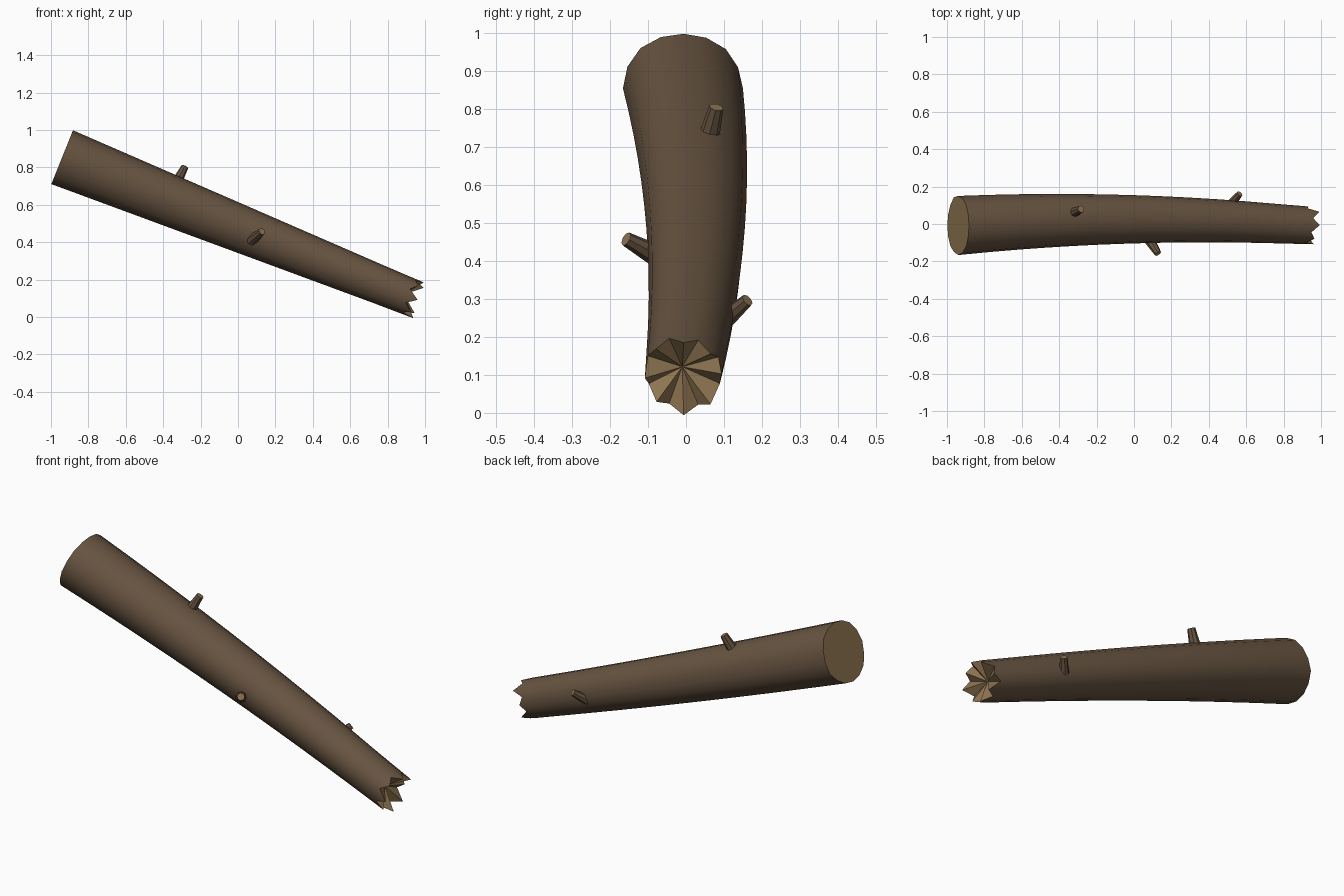
import bpy, bmesh, math, random
from mathutils import Vector

if "Cube" in bpy.data.objects:
    bpy.data.objects.remove(bpy.data.objects["Cube"])

random.seed(4)
SIDES = 16


def material(name, rgb):
    m = bpy.data.materials.new(name)
    m.diffuse_color = (*rgb, 1)
    m.use_nodes = True
    m.node_tree.nodes["Principled BSDF"].inputs["Base Color"].default_value = m.diffuse_color
    return m


bark = material("brown bark", (0.135, 0.088, 0.052))
wood = material("pale broken wood", (0.27, 0.175, 0.082))


def finish(bm, name):
    bmesh.ops.recalc_face_normals(bm, faces=bm.faces)
    me = bpy.data.meshes.new(name)
    bm.to_mesh(me)
    bm.free()
    me.materials.append(bark)
    me.materials.append(wood)
    ob = bpy.data.objects.new(name, me)
    bpy.context.collection.objects.link(ob)
    bpy.ops.object.select_all(action='DESELECT')
    bpy.context.view_layer.objects.active = ob
    ob.select_set(True)
    bpy.ops.object.shade_smooth_by_angle(angle=math.radians(40))
    return ob


def bridge(bm, a, b):
    n = len(a)
    for i in range(n):
        bm.faces.new((a[i], a[(i + 1) % n], b[(i + 1) % n], b[i]))


def fan(bm, ring, centre):
    c = bm.verts.new(centre)
    n = len(ring)
    for i in range(n):
        bm.faces.new((ring[i], ring[(i + 1) % n], c)).material_index = 1


# Trunk: tapered, bent slightly sideways, sawn at the high end, splintered at the low end
start, end = Vector((-0.94, 0, 0.855)), Vector((0.905, 0, 0.114))
axis = (end - start).normalized()
side = Vector((0, 1, 0))
up = axis.cross(side)
if up.z < 0:
    up = -up
lumps = [random.uniform(-0.025, 0.025) for _ in range(SIDES)]
teeth = [0.03, 0.005, 0.065, 0.02, 0.055, 0.01, 0.035, 0.0,
         0.06, 0.005, 0.05, 0.01, 0.075, 0.02, 0.07, 0.0]

bm = bmesh.new()
rings = []
STEPS = 12
for k in range(STEPS + 1):
    t = k / STEPS
    u = 2 * t - 1
    centre = start.lerp(end, t) + side * (0.033 * (1 - u * u) - 0.006)
    r = 0.158 - 0.057 * t
    ring = []
    for i in range(SIDES):
        a = 2 * math.pi * i / SIDES
        p = centre + (side * math.cos(a) + up * math.sin(a)) * r * (1 + lumps[i])
        if k == STEPS:
            p += axis * teeth[i]
        ring.append(bm.verts.new(p))
    if rings:
        bridge(bm, rings[-1], ring)
    rings.append(ring)
fan(bm, rings[0], start - side * 0.006)
fan(bm, rings[-1], end - side * 0.01 - axis * 0.02)
finish(bm, "trunk")


# Broken branch stubs
def stub(name, base, tip, r0, r1, n=8):
    base, tip = Vector(base), Vector(tip)
    d = (tip - base).normalized()
    e1 = d.orthogonal().normalized()
    e2 = d.cross(e1)
    bm = bmesh.new()
    loops = []
    for c, r in ((base - d * 0.04, r0), (tip, r1)):
        loops.append([bm.verts.new(c + (e1 * math.cos(2 * math.pi * i / n)
                                        + e2 * math.sin(2 * math.pi * i / n)) * r)
                      for i in range(n)])
    bridge(bm, *loops)
    bm.faces.new(loops[0])
    fan(bm, loops[1], tip)
    finish(bm, name)


stub("upper_stub", (-0.32, 0.062, 0.735), (-0.283, 0.08, 0.805), 0.031, 0.019)
stub("front_stub", (0.09, -0.098, 0.425), (0.128, -0.158, 0.458), 0.031, 0.019)
stub("back_stub", (0.52, 0.108, 0.25), (0.565, 0.162, 0.297), 0.029, 0.017)
